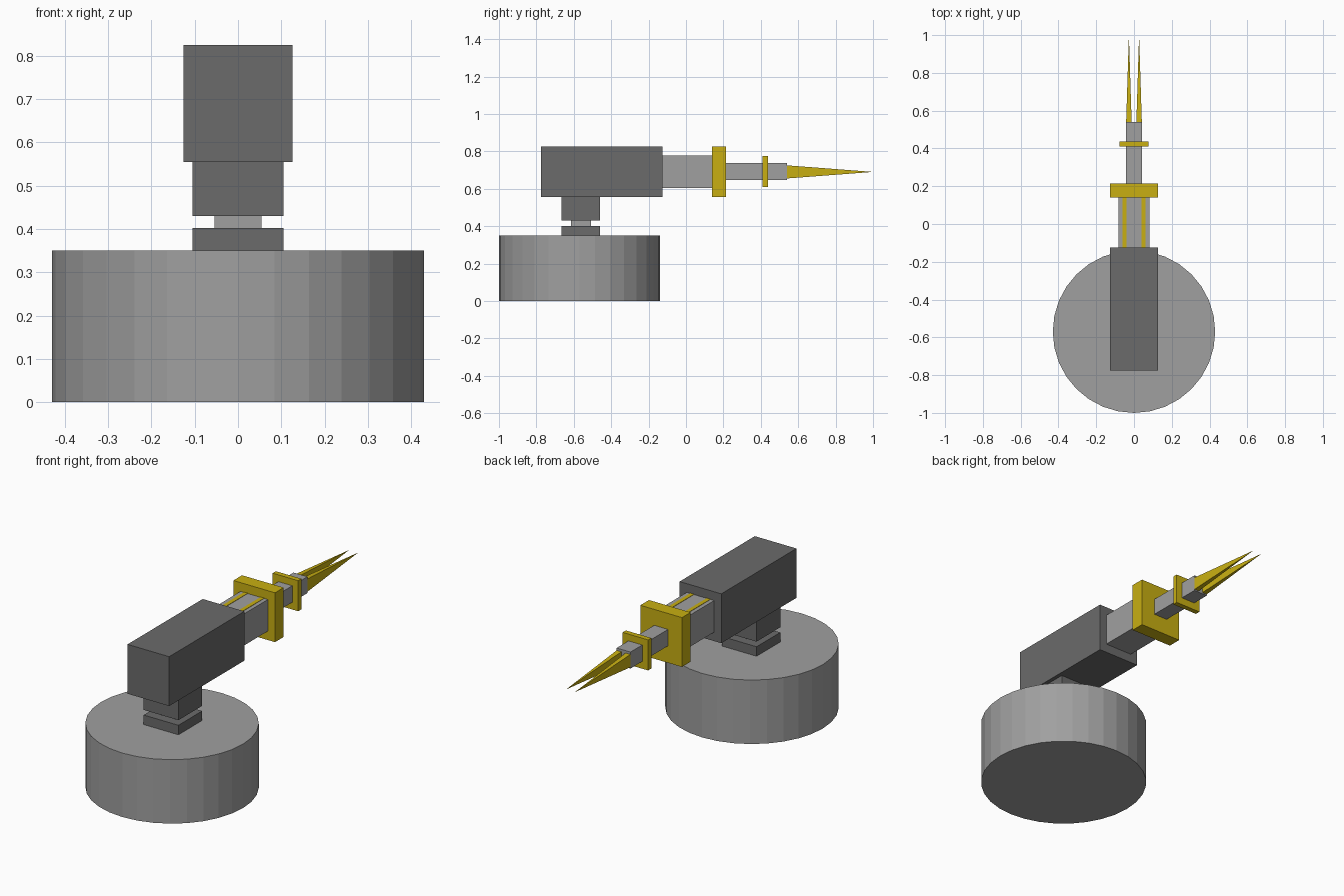
import bpy
import bmesh
from mathutils import Matrix, Vector

if "Cube" in bpy.data.objects:
    bpy.data.objects.remove(bpy.data.objects["Cube"])


def material(name, rgb):
    m = bpy.data.materials.new(name)
    m.diffuse_color = (*rgb, 1)
    m.use_nodes = True
    m.node_tree.nodes["Principled BSDF"].inputs["Base Color"].default_value = m.diffuse_color
    return m


LIGHT = material("light_grey", (0.35, 0.35, 0.35))
DARK = material("dark_grey", (0.145, 0.145, 0.145))
YELLOW = material("yellow", (0.58, 0.43, 0.006))


def finish(name, bm, mat):
    bmesh.ops.recalc_face_normals(bm, faces=bm.faces)
    mesh = bpy.data.meshes.new(name)
    bm.to_mesh(mesh)
    bm.free()
    mesh.materials.append(mat)
    ob = bpy.data.objects.new(name, mesh)
    bpy.context.collection.objects.link(ob)
    return ob


def box(name, x, y, z, mat):
    """Box from (min, max) ranges on each axis."""
    bm = bmesh.new()
    lo, hi = Vector((x[0], y[0], z[0])), Vector((x[1], y[1], z[1]))
    size = hi - lo
    bmesh.ops.create_cube(bm, size=1, matrix=Matrix.Translation((lo + hi) / 2) @ Matrix.Diagonal((*size, 1)))
    return finish(name, bm, mat)


def spike(name, x, half_w, y, z, half_h, mat):
    """Four-sided pyramid pointing along +y."""
    bm = bmesh.new()
    base = [bm.verts.new((x + sx * half_w, y[0], z + sz * half_h))
            for sx, sz in ((-1, -1), (1, -1), (1, 1), (-1, 1))]
    tip = bm.verts.new((x, y[1], z))
    bm.faces.new(base)
    for i in range(4):
        bm.faces.new((base[i], base[(i + 1) % 4], tip))
    return finish(name, bm, mat)


def sym(h):
    return (-h, h)


# Round base
bm = bmesh.new()
bmesh.ops.create_cone(bm, cap_ends=True, segments=32, radius1=0.43, radius2=0.43, depth=0.35,
                      matrix=Matrix.Translation((0, -0.57, 0.175)))
finish("base", bm, LIGHT)

# Swivel neck
box("neck_foot", sym(0.105), (-0.665, -0.46), (0.35, 0.402), DARK)
box("neck_pivot", sym(0.054), (-0.616, -0.509), (0.402, 0.43), LIGHT)
box("neck_top", sym(0.105), (-0.665, -0.46), (0.43, 0.555), DARK)

# Housing and stepped barrel
box("housing", sym(0.126), (-0.775, -0.125), (0.555, 0.825), DARK)
box("barrel", sym(0.083), (-0.125, 0.14), (0.604, 0.777), LIGHT)
box("large_collar", sym(0.126), (0.14, 0.215), (0.555, 0.825), YELLOW)
box("thin_barrel", sym(0.042), (0.215, 0.54), (0.648, 0.738), LIGHT)
box("small_collar", sym(0.077), (0.41, 0.438), (0.608, 0.775), YELLOW)

# Paired barrel stripes and tip prongs
for side, s in (("left", -1), ("right", 1)):
    box(f"{side}_stripe", (s * 0.05 - 0.011, s * 0.05 + 0.011), (-0.125, 0.14), (0.77, 0.779), YELLOW)
    spike(f"{side}_prong", s * 0.027, 0.0145, (0.54, 1.0), 0.69, 0.035, YELLOW)
